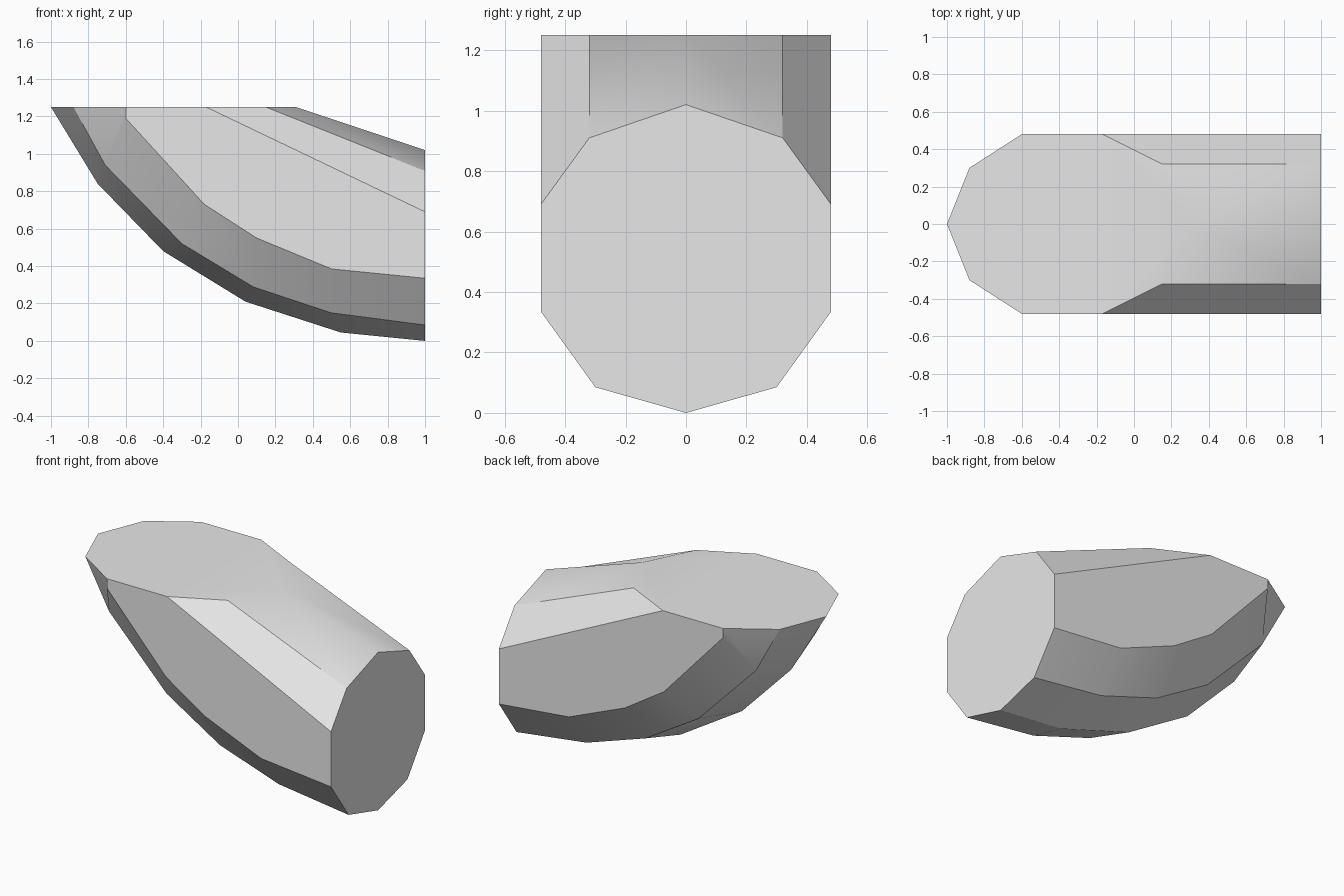
import bpy, bmesh, math

cube = bpy.data.objects.get("Cube")
if cube:
    bpy.data.objects.remove(cube, do_unlink=True)

grey = bpy.data.materials.new("plain grey")
grey.use_nodes = True
colour = (0.8, 0.8, 0.8, 1)
grey.diffuse_color = colour
grey.node_tree.nodes["Principled BSDF"].inputs["Base Color"].default_value = colour

# Lengthwise rails as (x, z), from the blunt end to the pointed tip
TOP = 1.25
KEEL = [(1, 0), (.55, .045), (.04, .21), (-.4, .48), (-.75, .84), (-1, TOP)]
CHINE = [(1, .085), (.5, .15), (.08, .29), (-.3, .52), (-.71, .94), (-.88, TOP)]
SIDE = [(1, .335), (.5, .385), (.1, .55), (-.18, .73), (-.6, 1.19), (-.6, TOP)]
RAIL = [(1, .69), (-.17, TOP)]
SHOULDER = [(1, .91), (.15, TOP)]
RIDGE = [(1, 1.02), (.31, TOP)]

bm = bmesh.new()


def rail(points, y):
    return [bm.verts.new((x, y, z)) for x, z in points]


def strip(a, b):
    for i in range(len(a) - 1):
        bm.faces.new((a[i], a[i + 1], b[i + 1], b[i]))


keel, ridge = rail(KEEL, 0), rail(RIDGE, 0)
halves = []
for s in (-1, 1):
    chine, side = rail(CHINE, s * .3), rail(SIDE, s * .48)
    edge, shoulder = rail(RAIL, s * .48), rail(SHOULDER, s * .32)
    strip(keel, chine)                      # rounded underside
    strip(chine, side)
    bm.faces.new(side + edge[::-1])         # flat side panel
    strip(edge, shoulder)                   # sloping back
    strip(shoulder, ridge)
    halves.append((chine, side, edge, shoulder))

# Flat top and flat end: close the loop through both halves
for i in (0, -1):
    a, b = ([r[i] for r in half] for half in halves)
    bm.faces.new([keel[i]] + a + [ridge[i]] + b[::-1])

bmesh.ops.recalc_face_normals(bm, faces=bm.faces)
mesh = bpy.data.meshes.new("angled_body")
bm.to_mesh(mesh)
bm.free()
mesh.materials.append(grey)
body = bpy.data.objects.new("angled_body", mesh)
bpy.context.collection.objects.link(body)

# Soft shading along the length, crisp corners
bpy.context.view_layer.objects.active = body
body.select_set(True)
bpy.ops.object.shade_smooth_by_angle(angle=math.radians(30))
weighted = body.modifiers.new("even shading", 'WEIGHTED_NORMAL')
weighted.keep_sharp = True
